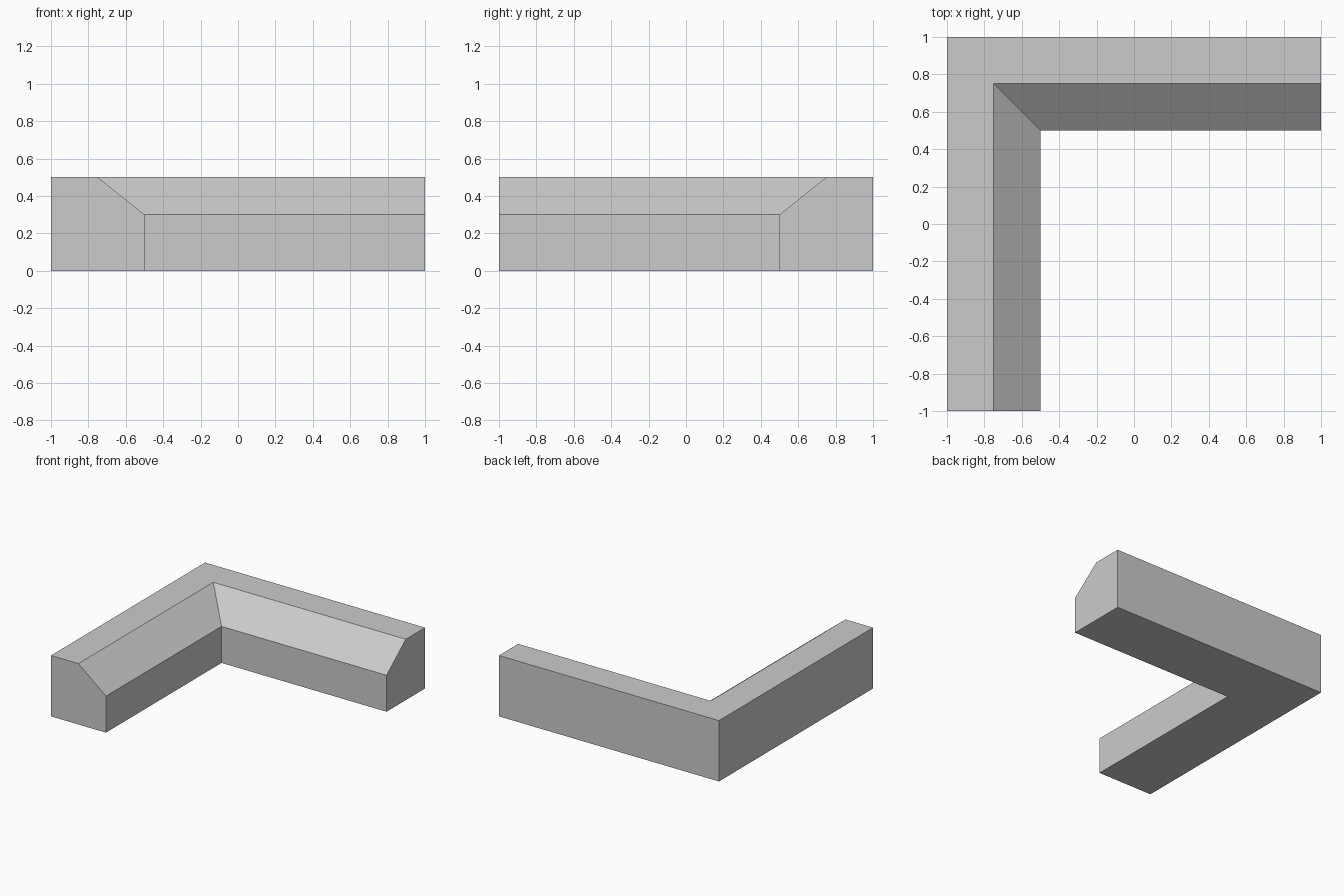
import bpy, bmesh

if "Cube" in bpy.data.objects:
    bpy.data.objects.remove(bpy.data.objects["Cube"])

# Cross-section: (distance inward from the outer wall, height)
PROFILE = [(0, 0), (0.5, 0), (0.5, 0.3), (0.25, 0.5), (0, 0.5)]


def sweep(name, sections):
    """Skin matching rings of points and cap both ends."""
    bm = bmesh.new()
    rings = [[bm.verts.new(p) for p in ring] for ring in sections]
    n = len(rings[0])
    for a, b in zip(rings, rings[1:]):
        for i in range(n):
            j = (i + 1) % n
            bm.faces.new((a[i], a[j], b[j], b[i]))
    bm.faces.new(rings[0])
    bm.faces.new(rings[-1])
    bmesh.ops.recalc_face_normals(bm, faces=bm.faces)
    mesh = bpy.data.meshes.new(name)
    bm.to_mesh(mesh)
    bm.free()
    obj = bpy.data.objects.new(name, mesh)
    bpy.context.collection.objects.link(obj)
    return obj


# Front end, mitred corner, right end
sweep("corner_kerb", [
    [(-1 + d, -1, z) for d, z in PROFILE],
    [(-1 + d, 1 - d, z) for d, z in PROFILE],
    [(1, 1 - d, z) for d, z in PROFILE],
])
